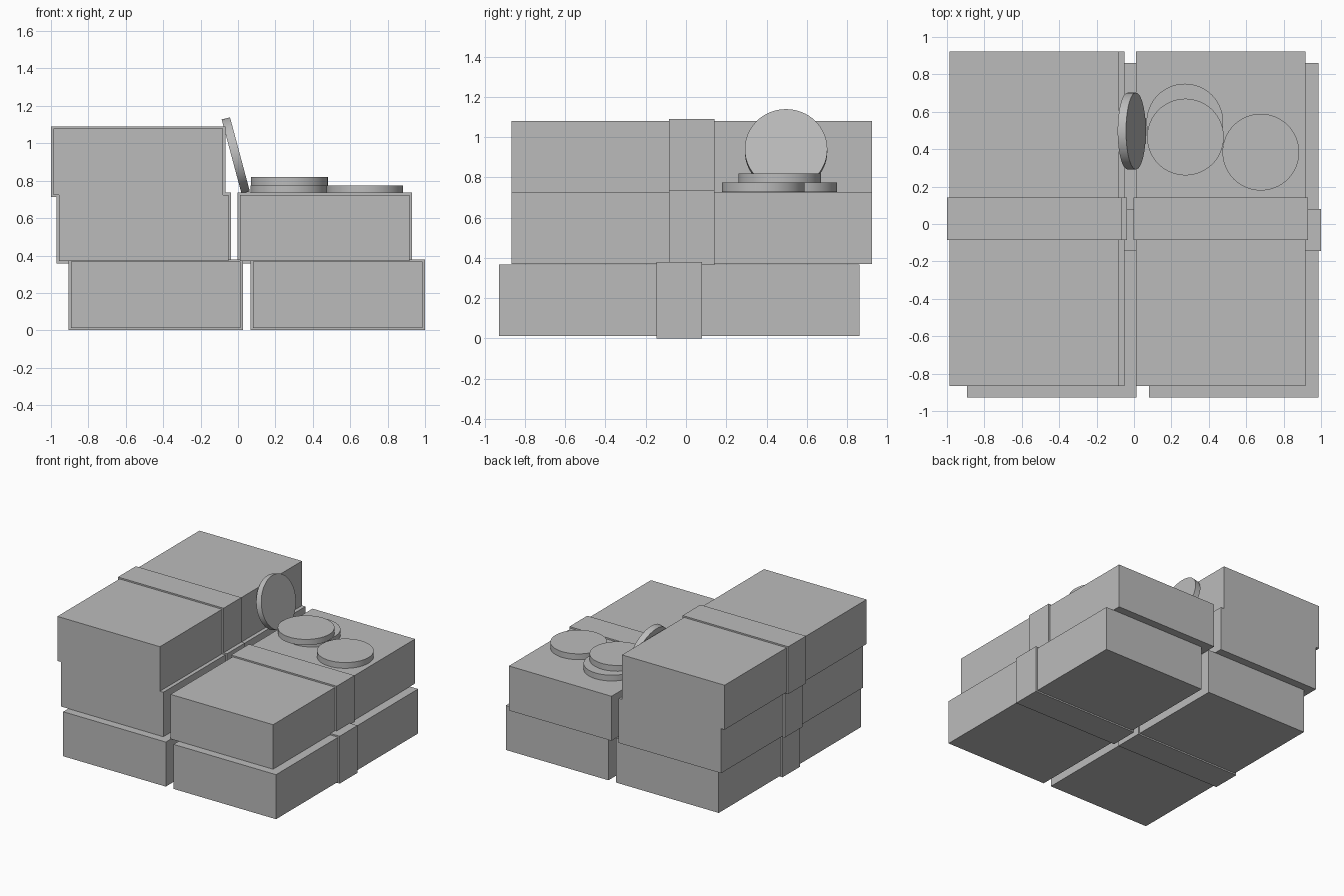
import bpy
import math

cube = bpy.data.objects.get("Cube")
if cube:
    bpy.data.objects.remove(cube, do_unlink=True)

# Single flat grey
grey = bpy.data.materials.new("plain_grey")
grey.use_nodes = True
colour = (0.5, 0.5, 0.5, 1)
grey.diffuse_color = colour
grey.node_tree.nodes["Principled BSDF"].inputs["Base Color"].default_value = colour


def box(name, x, y, z, size):
    bpy.ops.mesh.primitive_cube_add(size=1, location=(x, y, z))
    ob = bpy.context.object
    ob.name = name
    ob.scale = size
    bpy.ops.object.transform_apply(location=False, rotation=False, scale=True)
    ob.data.materials.append(grey)


def bundle(name, x, y, z):
    """A brick of paper with a wrapper band slightly proud of it."""
    box(name + "_paper", x, y, z, (0.905, 1.79, 0.355))
    box(name + "_band", x, y, z, (0.932, 0.225, 0.378))


def coin(name, location, tilt=0):
    bpy.ops.mesh.primitive_cylinder_add(vertices=64, radius=0.205, depth=0.046,
                                        location=location, rotation=(0, tilt, 0))
    ob = bpy.context.object
    ob.name = name
    ob.data.materials.append(grey)
    bpy.ops.object.shade_smooth_by_angle(angle=math.radians(30))


# Paper bundles: two below, two in the middle, one on top
bundle("lower_right_bundle", -0.44, -0.033, 0.19)
bundle("lower_left_bundle", 0.533, -0.033, 0.19)
bundle("middle_right_bundle", -0.504, 0.028, 0.547)
bundle("middle_left_bundle", 0.464, 0.028, 0.547)
bundle("top_right_bundle", -0.534, 0.028, 0.902)

# Loose coins, one leaning on the tall stack
coin("stacked_coin_lower", (0.272, 0.545, 0.751))
coin("stacked_coin_upper", (0.275, 0.465, 0.797))
coin("single_coin", (0.678, 0.384, 0.751))
coin("leaning_coin", (-0.012, 0.497, 0.935), math.radians(75))
